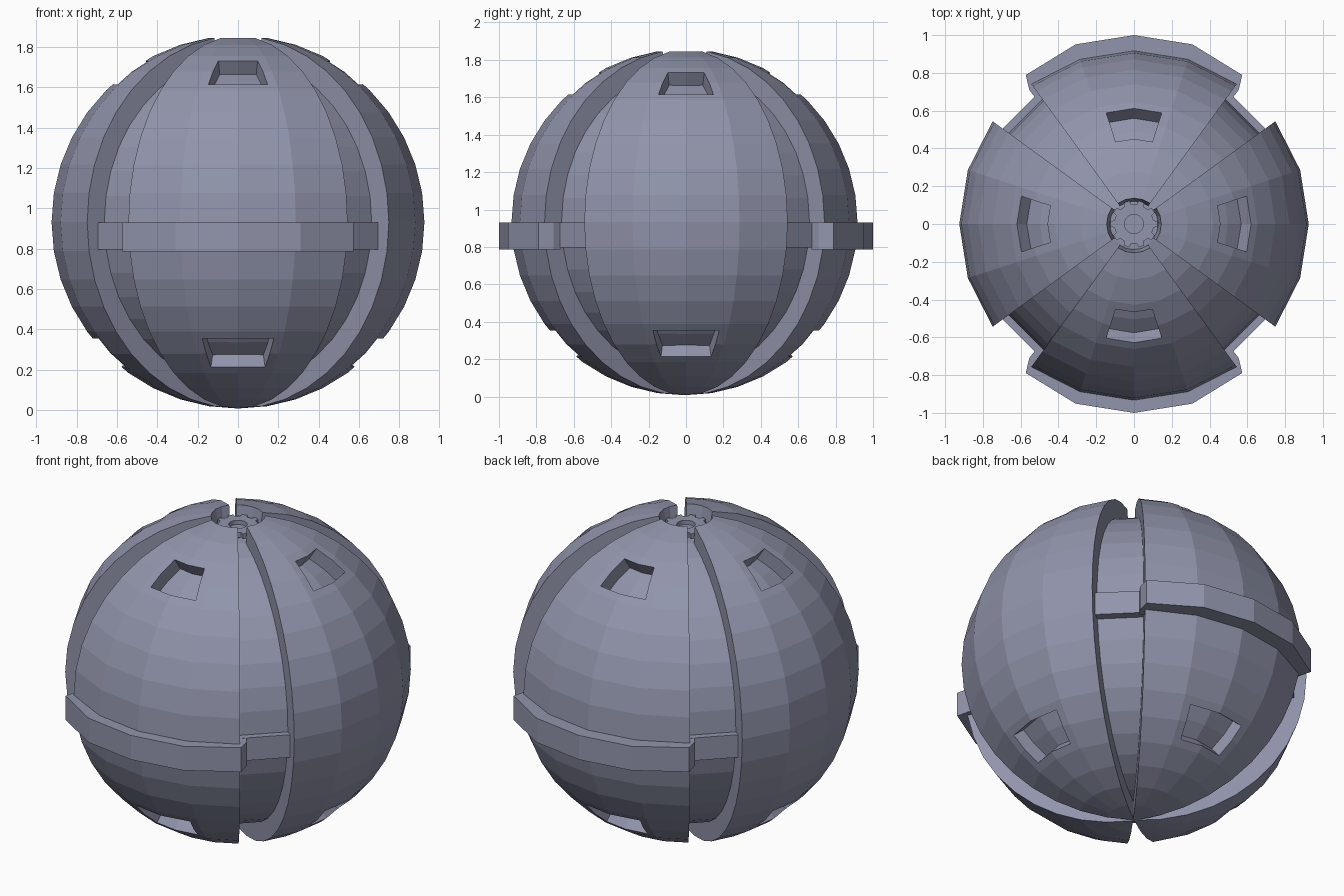
import bpy, bmesh
from math import sin, cos, radians
from mathutils import Vector

if "Cube" in bpy.data.objects:
    bpy.data.objects.remove(bpy.data.objects["Cube"])

R, CORE, CZ = 0.925, 0.82, 0.932     # shell radius, core radius, centre height
STEP, RING = 18, 9                   # degrees per segment and per ring

# one blue-grey paint for every part
paint = bpy.data.materials.new("blue_grey")
paint.diffuse_color = (0.285, 0.30, 0.41, 1)
paint.use_nodes = True
paint.node_tree.nodes["Principled BSDF"].inputs["Base Color"].default_value = paint.diffuse_color


def finish(bm, name, loc=(0, 0, 0), turn=0):
    me = bpy.data.meshes.new(name)
    bm.to_mesh(me)
    bm.free()
    me.materials.append(paint)
    ob = bpy.data.objects.new(name, me)
    ob.location = loc
    ob.rotation_euler.z = radians(turn)
    bpy.context.collection.objects.link(ob)
    return ob


def polar(r, deg, z=0.0):
    return Vector((r * cos(radians(deg)), r * sin(radians(deg)), z))


def prism(name, outline, z0, z1, turn=0):
    """Extrude a flat outline from z0 to z1."""
    bm = bmesh.new()
    f = bm.faces.new([bm.verts.new((p.x, p.y, z0)) for p in outline])
    g = bmesh.ops.extrude_face_region(bm, geom=[f], use_keep_orig=True)
    for v in g['geom']:
        if isinstance(v, bmesh.types.BMVert):
            v.co.z = z1
    bmesh.ops.recalc_face_normals(bm, faces=bm.faces)
    return finish(bm, name, turn=turn)


def shell_panel(name, turn, shift):
    """Wedge of the sphere with two recessed windows and thick edges."""
    bm = bmesh.new()
    rows = []
    for i in range(1, 20):
        t = radians(RING * i)
        rows.append([bm.verts.new(polar(R * sin(t), STEP * k, R * cos(t))) for k in range(-2, 3)])
    pole = bm.verts.new((0, 0, -R))
    patches = {3: [], 14: []}
    for i in range(18):
        for j in range(4):
            f = bm.faces.new((rows[i][j], rows[i + 1][j], rows[i + 1][j + 1], rows[i][j + 1]))
            for start in patches:
                if i + 1 in (start, start + 1) and j in (1, 2):
                    patches[start].append(f)
    for j in range(4):
        bm.faces.new((rows[18][j], pole, rows[18][j + 1]))
    bm.normal_update()
    # recessed windows
    for faces in patches.values():
        bmesh.ops.inset_region(bm, faces=faces, thickness=0.045, use_even_offset=True)
        bm.normal_update()
        bmesh.ops.inset_region(bm, faces=faces, thickness=0.0, depth=-0.08, use_even_offset=True)
        bm.normal_update()
    # edge walls running inward to the core
    rim = [e for e in bm.edges if e.is_boundary]
    g = bmesh.ops.extrude_edge_only(bm, edges=rim)
    for v in g['geom']:
        if isinstance(v, bmesh.types.BMVert):
            v.co *= (CORE - 0.01) / R
    finish(bm, name, (0, shift, CZ), turn)


# four outer panels
for name, turn, shift in (("front_panel", -90, -0.008), ("right_panel", 0, 0),
                          ("back_panel", 90, -0.008), ("left_panel", 180, 0)):
    shell_panel(name, turn, shift)

# inner core sphere
bm = bmesh.new()
bmesh.ops.create_uvsphere(bm, u_segments=20, v_segments=20, radius=CORE)
finish(bm, "core_sphere", (0, 0, CZ))

# raised belt on the front and back panels, ends turned in
outer = [polar(r, a) for a, r in ((-38, 0.90), (-36, 0.975), (-18, 1.0), (0, 1.0),
                                  (18, 1.0), (36, 0.975), (38, 0.90))]
inner = [polar(0.85, a) for a in (38, 18, 0, -18, -38)]
for name, turn in (("front_belt", -90), ("back_belt", 90)):
    prism(name, outer + inner, 0.787, 0.93, turn)

# lower belt links in the four gaps
for k in range(4):
    link = [polar(0.86, -9.5), polar(0.86, 9.5), polar(0.78, 9.5), polar(0.78, -9.5)]
    prism("belt_link_%d" % (k + 1), link, 0.797, 0.931, 45 + 90 * k)

# toothed wheel in the top opening, with a round hole
TEETH = 10
gear = []
for k in range(TEETH):
    a = 360 / TEETH * k
    gear += [polar(0.105, a - 10), polar(0.125, a - 7), polar(0.125, a + 7), polar(0.105, a + 10)]
n = len(gear)
hole = [polar(0.05, 360 * i / n - 10) for i in range(n)]
bm = bmesh.new()
loops = [[bm.verts.new((p.x, p.y, z)) for p in pts]
         for pts, z in ((hole, 1.76), (hole, 1.795), (gear, 1.795), (gear, 1.765))]
for a, b in zip(loops, loops[1:] + loops[:1]):
    for i in range(n):
        j = (i + 1) % n
        bm.faces.new((a[i], a[j], b[j], b[i]))
bmesh.ops.recalc_face_normals(bm, faces=bm.faces)
finish(bm, "top_gear")

# shaft under the wheel
prism("gear_shaft", [polar(0.07, 30 * k) for k in range(12)], 1.72, 1.77)
